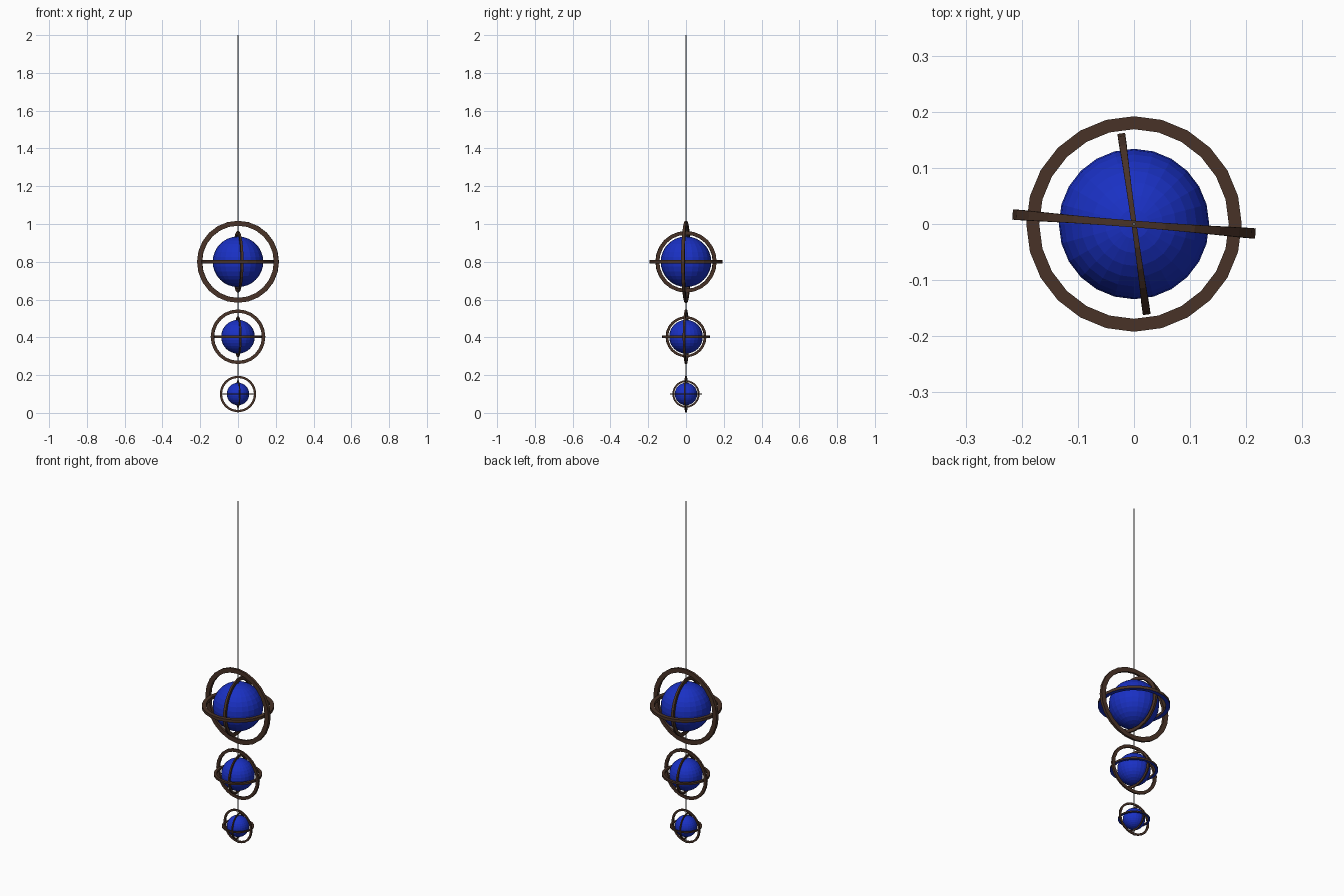
import bpy, bmesh
from math import sin, cos, pi, radians
from mathutils import Matrix

if "Cube" in bpy.data.objects:
    bpy.data.objects.remove(bpy.data.objects["Cube"])


def material(name, color):
    m = bpy.data.materials.new(name)
    m.diffuse_color = color
    m.use_nodes = True
    m.node_tree.nodes["Principled BSDF"].inputs["Base Color"].default_value = m.diffuse_color
    return m


BLUE = material("blue", (0.01, 0.03, 0.55, 1))
BROWN = material("dark_brown", (0.065, 0.032, 0.02, 1))
GREY = material("cord_grey", (0.12, 0.12, 0.12, 1))


def finish(name, bm, *mats):
    bmesh.ops.recalc_face_normals(bm, faces=bm.faces)
    mesh = bpy.data.meshes.new(name)
    bm.to_mesh(mesh)
    bm.free()
    for m in mats:
        mesh.materials.append(m)
    obj = bpy.data.objects.new(name, mesh)
    bpy.context.collection.objects.link(obj)
    return obj


def ball(name, z, r):
    bm = bmesh.new()
    bmesh.ops.create_uvsphere(bm, u_segments=24, v_segments=16, radius=r,
                              matrix=Matrix.Translation((0, 0, z)))
    finish(name, bm, BLUE)


def ring(name, z, outer, tilt, pole=None, blue_under=False, n=24):
    """Flat-faced band; slightly thinner where it crosses its poles."""
    bm = bmesh.new()
    inner = outer * 0.88
    loops = []
    for i in range(n):
        a = 2 * pi * i / n
        h = outer * 0.0425
        if pole is not None:
            h *= 1 - 0.35 * cos(a - pole) ** 2
        loops.append([bm.verts.new((r * cos(a), r * sin(a), s * h))
                      for r, s in ((outer, -1), (outer, 1), (inner, 1), (inner, -1))])
    for i in range(n):
        p, q = loops[i], loops[(i + 1) % n]
        for k in range(4):
            f = bm.faces.new((p[k], q[k], q[(k + 1) % 4], p[(k + 1) % 4]))
            if blue_under and k == 3:
                f.material_index = 1
    bmesh.ops.transform(bm, matrix=Matrix.Translation((0, 0, z)) @ tilt, verts=bm.verts)
    finish(name, bm, BROWN, BLUE)


FRONT = Matrix.Rotation(radians(-4.5), 4, 'Z') @ Matrix.Rotation(pi / 2, 4, 'X')
SIDE = Matrix.Rotation(radians(8), 4, 'Z') @ Matrix.Rotation(pi / 2, 4, 'Y')

# three ringed balls, each two thirds the size of the one above
for label, z, s in (("large", 0.8, 1), ("medium", 0.403, 2 / 3), ("small", 0.1, 4 / 9)):
    ball(label + "_ball", z, 0.134 * s)
    ring(label + "_outer_ring", z, 0.217 * s, FRONT, pole=pi / 2)
    ring(label + "_level_ring", z, 0.192 * s, Matrix.Identity(4), blue_under=True)
    ring(label + "_inner_ring", z, 0.163 * s, SIDE, pole=0)

# hanging cord
bm = bmesh.new()
bmesh.ops.create_cone(bm, cap_ends=True, segments=8, radius1=0.003, radius2=0.003,
                      depth=2, matrix=Matrix.Translation((0, 0, 1)))
finish("cord", bm, GREY)
